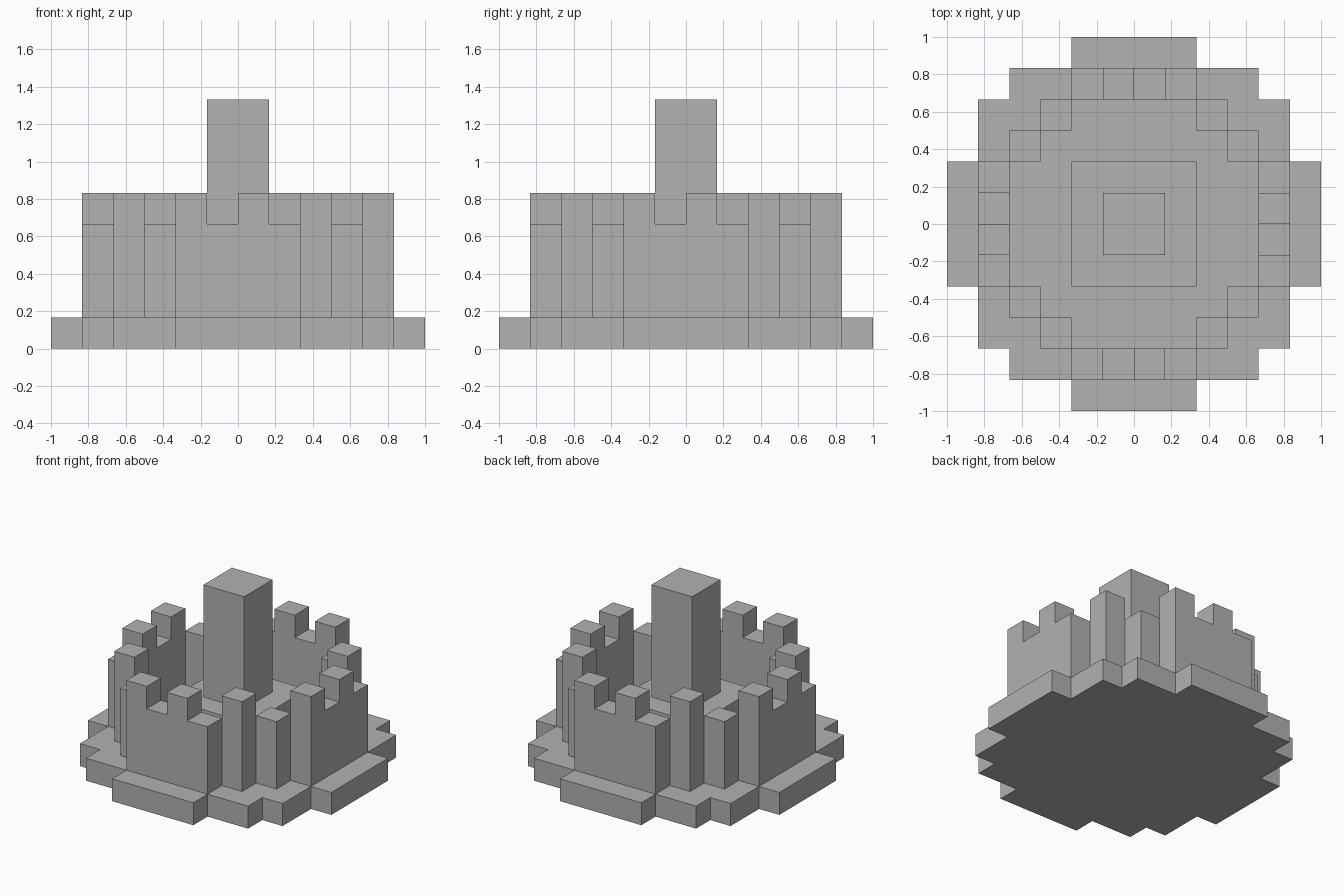
import bpy
import bmesh
from mathutils import Matrix, Vector

UNIT = 1 / 6  # size of one block

if "Cube" in bpy.data.objects:
    bpy.data.objects.remove(bpy.data.objects["Cube"], do_unlink=True)

stone = bpy.data.materials.new("stone_grey")
stone.use_nodes = True
grey = (0.445, 0.445, 0.445, 1)
stone.diffuse_color = grey
stone.node_tree.nodes["Principled BSDF"].inputs["Base Color"].default_value = grey


def extrude(name, outline, depth, turn=0):
    """Extrude an outline (in blocks) along a vector, then quarter-turn it about z."""
    bm = bmesh.new()
    face = bm.faces.new([bm.verts.new(p) for p in outline])
    new = bmesh.ops.extrude_face_region(bm, geom=[face])["geom"]
    moved = [v for v in new if isinstance(v, bmesh.types.BMVert)]
    bmesh.ops.translate(bm, verts=moved, vec=Vector(depth))
    if face.is_valid and len(face.link_loops if hasattr(face, "link_loops") else face.loops) == 0:
        bm.faces.remove(face)
    bmesh.ops.recalc_face_normals(bm, faces=bm.faces[:])
    bm.transform(Matrix.Rotation(turn * 1.5707963, 4, "Z") @ Matrix.Scale(UNIT, 4))
    mesh = bpy.data.meshes.new(name)
    bm.to_mesh(mesh)
    bm.free()
    mesh.materials.append(stone)
    obj = bpy.data.objects.new(name, mesh)
    bpy.context.collection.objects.link(obj)
    return obj


def block(name, x, y, width, bottom, top, turn=0):
    """Square block with its low corner at x, y."""
    square = [(x, y), (x + width, y), (x + width, y + width), (x, y + width)]
    return extrude(name, [(a, b, bottom) for a, b in square], (0, 0, top - bottom), turn)


# Stepped round base: one quarter of the outline, turned four times
quarter = [(6, -2), (6, 2), (5, 2), (5, 4), (4, 4), (4, 5), (2, 5)]
outline = []
for _ in range(4):
    outline += [(x, y, 0) for x, y in quarter]
    quarter = [(-y, x) for x, y in quarter]
extrude("base", outline, (0, 0, 1))

# Notched wall and two corner posts on each side
notched = [(-2, 1), (2, 1), (2, 4), (1, 4), (1, 5), (0, 5),
           (0, 4), (-1, 4), (-1, 5), (-2, 5)]
for turn, side in enumerate(("front", "left", "back", "right")):
    extrude(side + "_wall", [(x, -5, z) for x, z in notched], (0, 1, 0), turn)
    block(side + "_tall_post", 2, -4, 1, 1, 5, turn)
    block(side + "_short_post", 3, -3, 1, 1, 4, turn)

# Central platform and tower
block("platform", -2, -2, 4, 1, 3)
block("tower", -1, -1, 2, 3, 8)
